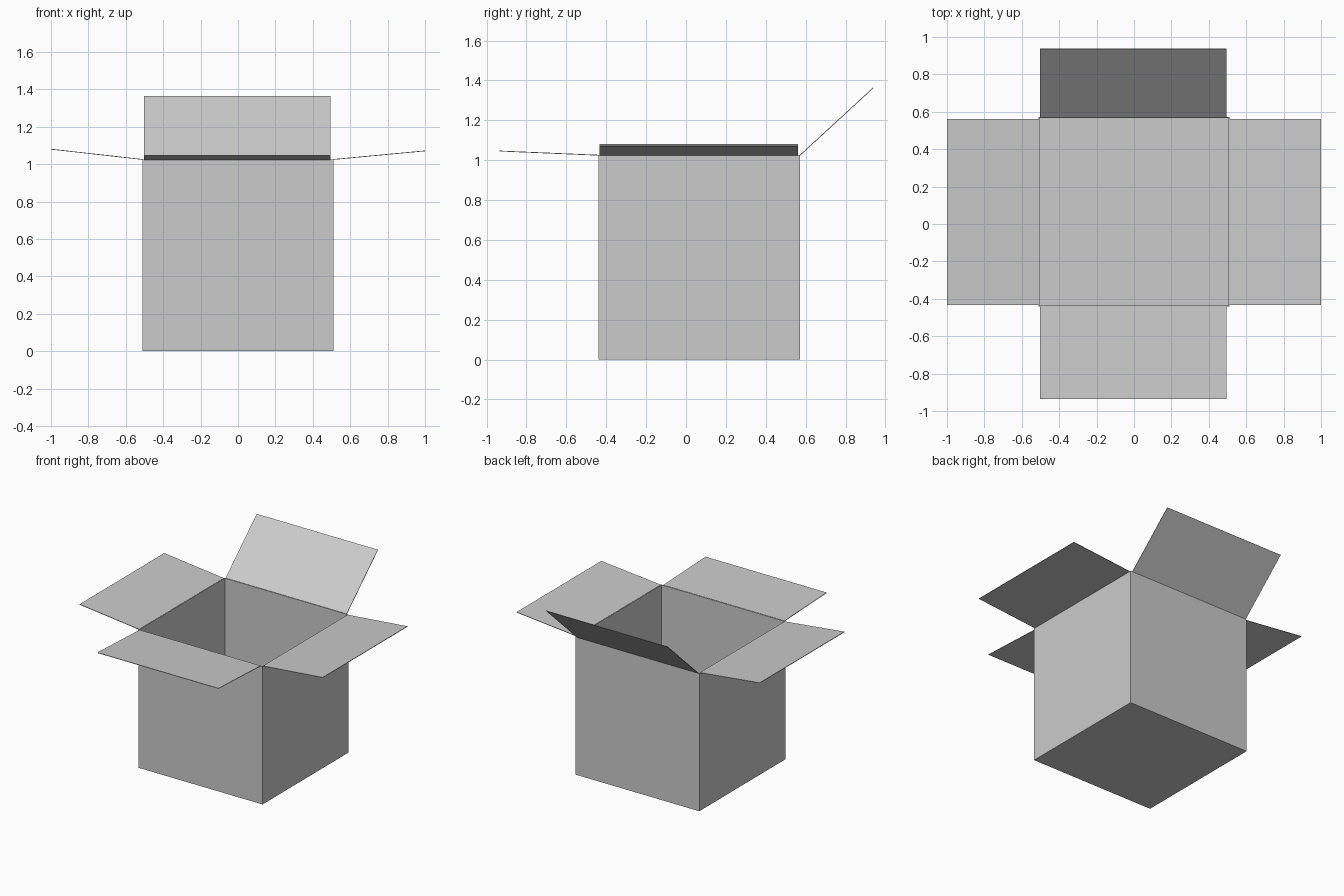
import bpy, bmesh
from mathutils import Vector

if "Cube" in bpy.data.objects:
    bpy.data.objects.remove(bpy.data.objects["Cube"])

THICK = 0.004
X, Y0, Y1, TOP = 0.51, -0.44, 0.572, 1.025


def make_sheet(name, bm, offset):
    """Turn a bmesh surface into an object of thin cardboard."""
    bmesh.ops.recalc_face_normals(bm, faces=bm.faces)
    mesh = bpy.data.meshes.new(name)
    bm.to_mesh(mesh)
    bm.free()
    obj = bpy.data.objects.new(name, mesh)
    bpy.context.collection.objects.link(obj)
    mod = obj.modifiers.new("thickness", 'SOLIDIFY')
    mod.thickness = THICK
    mod.offset = offset
    mod.use_even_offset = True
    return obj


def flap(name, start, end, reach):
    """Rectangular flap from a hinge line, extended by the reach vector."""
    bm = bmesh.new()
    a, b, r = Vector(start), Vector(end), Vector(reach)
    bm.faces.new([bm.verts.new(p) for p in (a, b, b + r, a + r)])
    return make_sheet(name, bm, 0)


# Open-topped box body
bm = bmesh.new()
bmesh.ops.create_cube(bm, size=1)
for v in bm.verts:
    v.co = (v.co.x * 2 * X, (Y0 + Y1) / 2 + v.co.y * (Y1 - Y0), (v.co.z + 0.5) * TOP)
lid = [f for f in bm.faces if f.calc_center_median().z > TOP - 0.01]
bmesh.ops.delete(bm, geom=lid, context='FACES_ONLY')
make_sheet("box_body", bm, -1)

# Four folded-out flaps
FX0, FX1, FY0, FY1 = -0.502, 0.494, -0.433, 0.562
flap("front_flap", (FX0, Y0, TOP), (FX1, Y0, TOP), (0, -0.495, 0.021))
flap("back_flap", (FX0, Y1, TOP), (FX1, Y1, TOP), (0, 0.366, 0.337))
flap("left_flap", (-X, FY0, TOP), (-X, FY1, TOP), (X - 1, 0, 0.055))
flap("right_flap", (X, FY0, TOP), (X, FY1, TOP), (1 - X, 0, 0.046))
